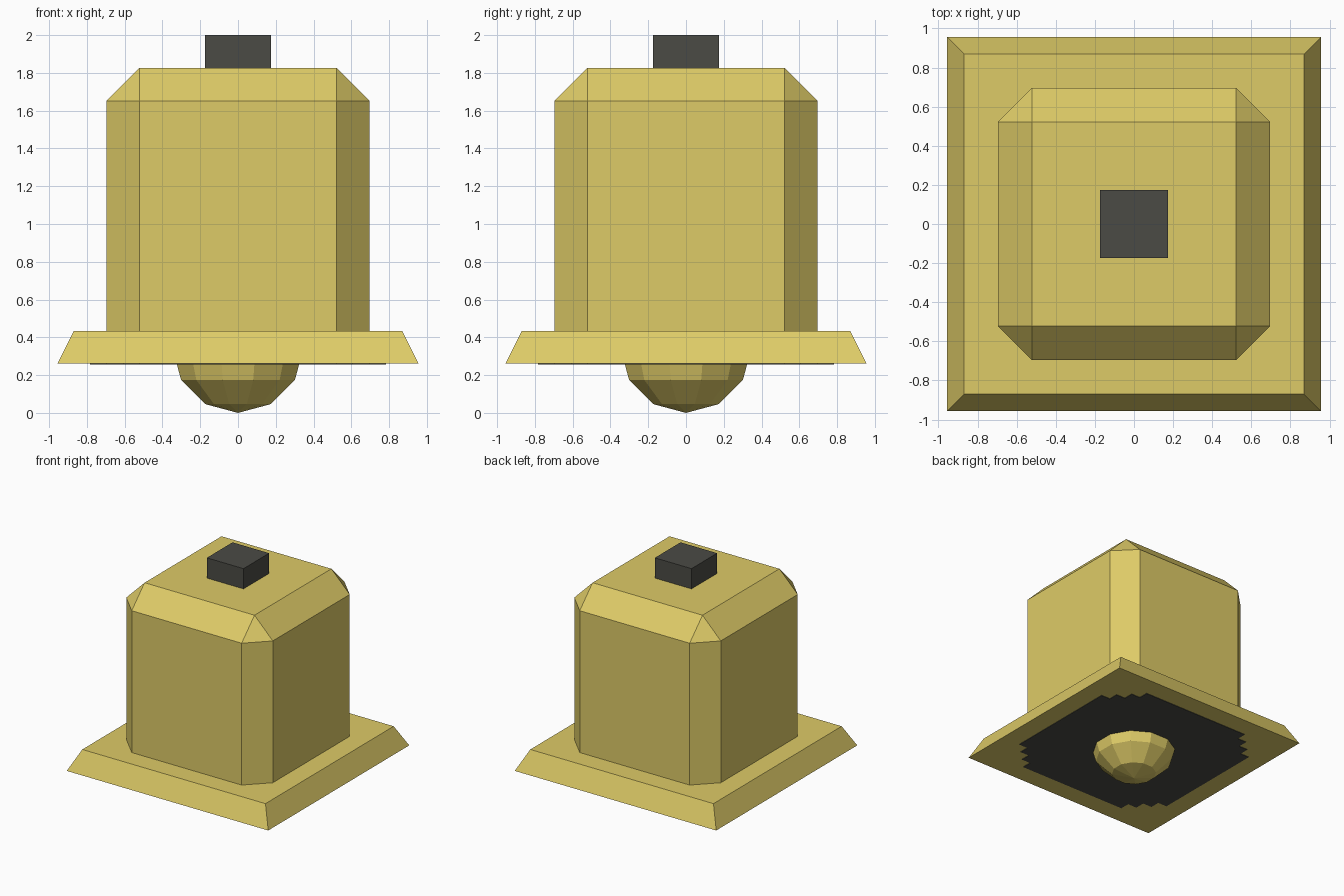
import bpy, bmesh, math
from mathutils import Matrix

if "Cube" in bpy.data.objects:
    bpy.data.objects.remove(bpy.data.objects["Cube"])

U = 2 / 23  # the design sits on a grid of 23 steps in height


def material(name, rgb):
    m = bpy.data.materials.new(name)
    m.diffuse_color = (*rgb, 1)
    m.use_nodes = True
    m.node_tree.nodes["Principled BSDF"].inputs["Base Color"].default_value = m.diffuse_color
    return m


brass = material("brass", (0.730, 0.597, 0.136))
dark = material("dark iron", (0.070, 0.070, 0.059))


def finish(name, bm, mat):
    bmesh.ops.recalc_face_normals(bm, faces=bm.faces)
    me = bpy.data.meshes.new(name)
    bm.to_mesh(me)
    bm.free()
    me.materials.append(mat)
    ob = bpy.data.objects.new(name, me)
    bpy.context.collection.objects.link(ob)
    return ob


def box(half, z0, z1, top_half=None):
    """Square block, optionally tapered to top_half; sizes in grid steps."""
    bm = bmesh.new()
    bmesh.ops.create_cube(bm, size=2)
    for v in bm.verts:
        top = v.co.z > 0
        h = (top_half if top and top_half else half) * U
        v.co = (v.co.x * h, v.co.y * h, (z1 if top else z0) * U)
    return bm


# Bell body: upright and top edges chamfered, bottom edges left square
body = box(8, 5, 21)
edges = [e for e in body.edges if max(v.co.z for v in e.verts) > 20 * U]
bmesh.ops.bevel(body, geom=edges, offset=2 * U, offset_type='OFFSET',
                segments=1, affect='EDGES')
finish("bell_body", body, brass)

# Flared rim
finish("rim", box(11, 3, 5, top_half=10), brass)

# Hanging knob
finish("top_knob", box(2, 21, 23), dark)

# Clapper: twelve-sided ball with flats facing the axes
clapper = bmesh.new()
bmesh.ops.create_uvsphere(clapper, u_segments=12, v_segments=6, radius=4 * U)
k = 1 / math.cos(math.radians(15))
clapper.transform(Matrix.Translation((0, 0, 4 * U))
                  @ Matrix.Rotation(math.radians(15), 4, 'Z')
                  @ Matrix.Diagonal((k, k, 1, 1)))
finish("clapper", clapper, brass)

# Dark mouth: thin plate under the rim with stepped corners
corner = [(9, 6), (8, 6), (8, 7), (7, 7), (7, 8), (6, 8), (6, 9)]
mouth = bmesh.new()
outline = []
for q in range(4):
    turn = Matrix.Rotation(q * math.pi / 2, 3, 'Z')
    for x, y in corner:
        p = mouth.verts.new((x * U, y * U, 3 * U - 0.004))
        p.co = turn @ p.co
        outline.append(p)
face = mouth.faces.new(outline)
ext = bmesh.ops.extrude_face_region(mouth, geom=[face], use_keep_orig=True)
for v in ext["geom"]:
    if isinstance(v, bmesh.types.BMVert):
        v.co.z += 0.004
finish("mouth", mouth, dark)
